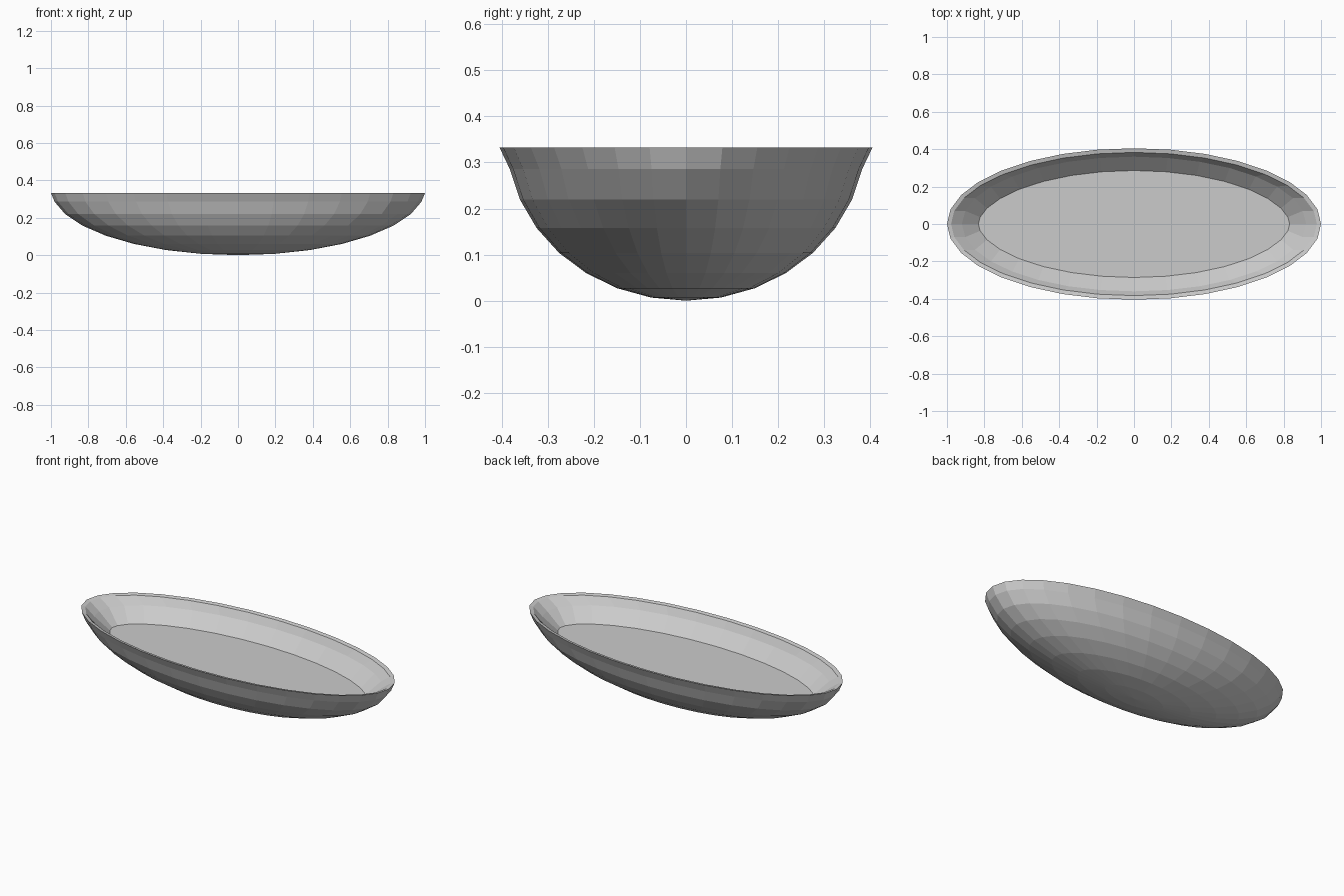
import bpy, bmesh, math

if "Cube" in bpy.data.objects:
    bpy.data.objects.remove(bpy.data.objects["Cube"])

SEG = 32
bm = bmesh.new()

def ring(a, b, z, inset=0.0):
    """Elliptical ring of vertices, optionally inset by a constant distance."""
    out = []
    for i in range(SEG):
        t = 2 * math.pi * i / SEG
        nx, ny = math.cos(t) / a, math.sin(t) / b
        l = math.hypot(nx, ny)
        out.append(bm.verts.new((a * math.cos(t) - inset * nx / l,
                                 b * math.sin(t) - inset * ny / l, z)))
    return out

# outer hull: lower half of a stretched sphere with a slightly flared rim
rings = []
for k in range(1, 8):
    t = math.pi / 16 * k
    rings.append(ring(math.sin(t), 0.39 * math.sin(t), 0.355 * (1 - math.cos(t))))
rings.append(ring(1.0, 0.405, 0.333))

# thin lip, then the inner wall down to the flat floor
rings.append(ring(1.0, 0.405, 0.328, 0.022))
rings.append(ring(0.92, 0.36, 0.285))
rings.append(ring(0.907, 0.361, 0.21, 0.075))

for lo, hi in zip(rings, rings[1:]):
    for i in range(SEG):
        j = (i + 1) % SEG
        bm.faces.new((lo[i], lo[j], hi[j], hi[i]))

# bottom point and floor
tip = bm.verts.new((0, 0, 0))
for i in range(SEG):
    bm.faces.new((tip, rings[0][(i + 1) % SEG], rings[0][i]))
bm.faces.new(rings[-1])

bmesh.ops.recalc_face_normals(bm, faces=bm.faces)
mesh = bpy.data.meshes.new("oval_dish")
bm.to_mesh(mesh)
bm.free()
bpy.context.collection.objects.link(bpy.data.objects.new("oval_dish", mesh))
